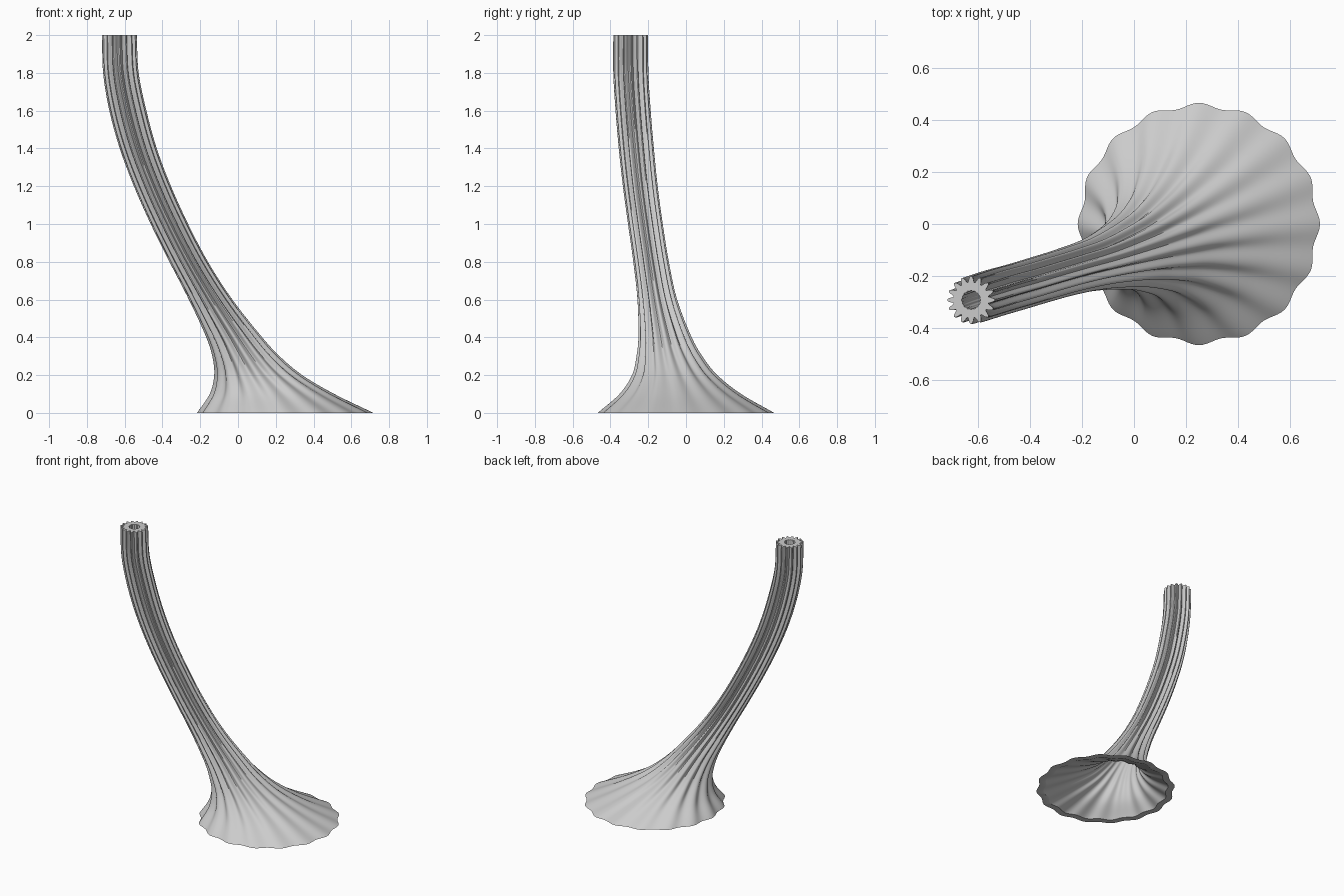
import bpy
import bmesh
import math

FLUTES = 16
SEGMENTS = FLUTES * 12
RINGS = 90

# Sections of the trunk: height, centre x, centre y, radius along x, radius along y
SECTIONS = [
    (0.0, 0.25, 0.0, 0.467, 0.467),
    (0.1, 0.18, -0.03, 0.33, 0.322),
    (0.2, 0.107, -0.06, 0.233, 0.226),
    (0.3, 0.042, -0.088, 0.178, 0.174),
    (0.4, -0.02, -0.111, 0.148, 0.141),
    (0.6, -0.145, -0.152, 0.115, 0.105),
    (0.8, -0.261, -0.185, 0.102, 0.094),
    (1.0, -0.363, -0.215, 0.099, 0.092),
    (1.2, -0.453, -0.242, 0.098, 0.092),
    (1.4, -0.528, -0.263, 0.098, 0.093),
    (1.6, -0.583, -0.28, 0.098, 0.093),
    (1.8, -0.62, -0.292, 0.094, 0.093),
    (2.0, -0.628, -0.293, 0.092, 0.092),
]


def slope(i, k):
    """Tangent of column k at section i."""
    a = SECTIONS[max(i - 1, 0)]
    b = SECTIONS[min(i + 1, len(SECTIONS) - 1)]
    return (b[k] - a[k]) / (b[0] - a[0])


def section_at(z):
    """Smoothly interpolated centre and radii at height z."""
    i = 0
    while i < len(SECTIONS) - 2 and SECTIONS[i + 1][0] < z:
        i += 1
    a, b = SECTIONS[i], SECTIONS[i + 1]
    h = b[0] - a[0]
    t = (z - a[0]) / h
    ease = t * t * (3 - 2 * t)
    return [a[k] + (b[k] - a[k]) * ease
            + h * slope(i, k) * t * (1 - t) ** 2
            - h * slope(i + 1, k) * t * t * (1 - t)
            for k in range(1, 5)]


def add_ring(bm, z, inner):
    """One fluted horizontal section of the outer or inner skin."""
    cx, cy, rx, ry = section_at(z)
    rise = min(z / 0.4, 1)
    depth = 0.018 + 0.006 * rise
    wall = 0.044 - 0.01 * rise
    ring = []
    for s in range(SEGMENTS):
        angle = math.tau * s / SEGMENTS
        # Round ridges with narrower grooves higher up
        groove = ((1 - math.cos(FLUTES * angle)) / 2) ** (1 + 0.3 * rise)
        inset = depth * groove
        if inner:
            # Inside, the flutes become shallow towards the top
            fade = 0.9 * rise
            inset = wall + depth * (groove * (1 - fade) + fade)
        ring.append(bm.verts.new((cx + (rx - inset) * math.cos(angle),
                                  cy + (ry - inset) * math.sin(angle), z)))
    return ring


def bridge(bm, lower, upper):
    for s in range(SEGMENTS):
        n = (s + 1) % SEGMENTS
        bm.faces.new((lower[s], lower[n], upper[n], upper[s]))


# Plain grey material
grey = bpy.data.materials.new("light_grey")
grey.use_nodes = True
colour = (0.6, 0.6, 0.6, 1)
grey.diffuse_color = colour
grey.node_tree.nodes["Principled BSDF"].inputs["Base Color"].default_value = colour

cube = bpy.data.objects.get("Cube")
if cube:
    bpy.data.objects.remove(cube, do_unlink=True)

# Hollow skin: up the outside, over the top rim, down the inside, across the base rim
bm = bmesh.new()
heights = [2 * (i / RINGS) ** 1.4 for i in range(RINGS + 1)]
loop = [add_ring(bm, z, False) for z in heights]
loop += [add_ring(bm, z, True) for z in reversed(heights)]
for i, ring in enumerate(loop):
    bridge(bm, ring, loop[(i + 1) % len(loop)])
bmesh.ops.recalc_face_normals(bm, faces=bm.faces)

mesh = bpy.data.meshes.new("fluted_trunk")
bm.to_mesh(mesh)
bm.free()
mesh.materials.append(grey)
trunk = bpy.data.objects.new("fluted_trunk", mesh)
bpy.context.collection.objects.link(trunk)

# Smooth flutes with crisp rims
bpy.ops.object.select_all(action='DESELECT')
trunk.select_set(True)
bpy.context.view_layer.objects.active = trunk
bpy.ops.object.shade_smooth_by_angle(angle=math.radians(35))
